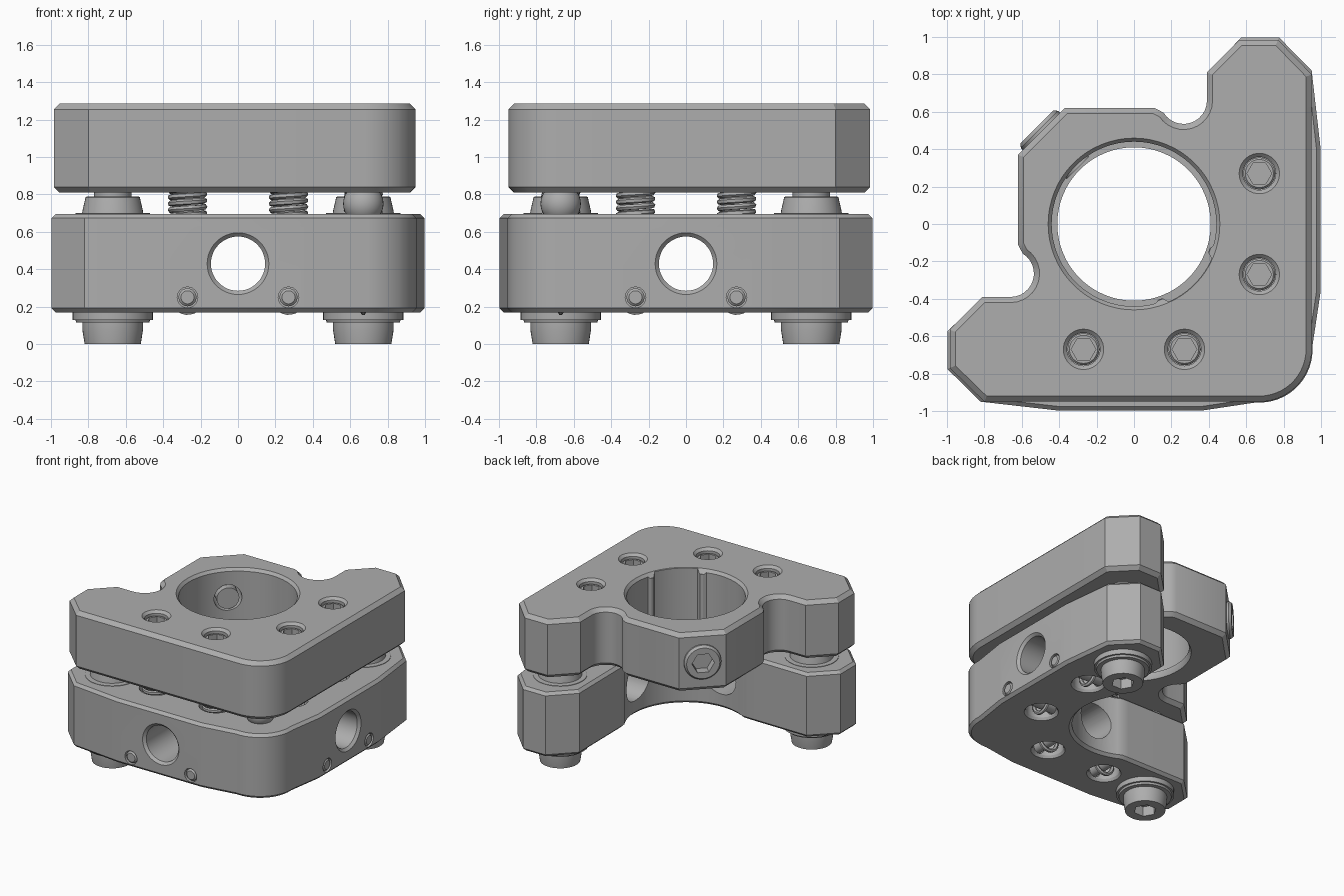
import bpy, bmesh
from math import pi, sin, cos, radians
from mathutils import Matrix, Vector

cube = bpy.data.objects.get("Cube")
if cube:
    bpy.data.objects.remove(cube, do_unlink=True)

metal = bpy.data.materials.new("brushed_grey_metal")
metal.use_nodes = True
GREY = (0.42, 0.42, 0.42, 1)
metal.diffuse_color = GREY
metal.node_tree.nodes["Principled BSDF"].inputs["Base Color"].default_value = GREY


def make(name, bm):
    bmesh.ops.recalc_face_normals(bm, faces=bm.faces)
    mesh = bpy.data.meshes.new(name)
    bm.to_mesh(mesh)
    bm.free()
    mesh.materials.append(metal)
    ob = bpy.data.objects.new(name, mesh)
    bpy.context.scene.collection.objects.link(ob)
    return ob


def activate(ob):
    bpy.ops.object.select_all(action='DESELECT')
    ob.select_set(True)
    bpy.context.view_layer.objects.active = ob


def smooth(ob):
    activate(ob)
    bpy.ops.object.shade_smooth_by_angle(angle=radians(30))
    return ob


def cut(ob, cutters):
    """Subtract every cutter, then discard the cutters."""
    activate(ob)
    for c in cutters:
        c.hide_render = True
        mod = ob.modifiers.new("cut", 'BOOLEAN')
        mod.operation, mod.solver, mod.object = 'DIFFERENCE', 'EXACT', c
        bpy.ops.object.modifier_apply(modifier=mod.name)
        bpy.data.objects.remove(c, do_unlink=True)
    return ob


def lathe(name, profile, mat, seg=40):
    """Stack of rings (radius, height) with capped ends."""
    bm = bmesh.new()
    rings = [[bm.verts.new(mat @ Vector((r * cos(2 * pi * i / seg), r * sin(2 * pi * i / seg), h)))
              for i in range(seg)] for r, h in profile]
    for a, b in zip(rings, rings[1:]):
        for i in range(seg):
            j = (i + 1) % seg
            bm.faces.new((a[i], a[j], b[j], b[i]))
    bm.faces.new(rings[0])
    bm.faces.new(rings[-1])
    return make(name, bm)


def prism(name, outline, z0, z1, chamfer=0):
    bm = bmesh.new()
    base = bm.faces.new([bm.verts.new((x, y, z0)) for x, y in outline])
    top = bmesh.ops.extrude_face_region(bm, geom=[base])["geom"]
    bmesh.ops.translate(bm, verts=[v for v in top if isinstance(v, bmesh.types.BMVert)],
                        vec=(0, 0, z1 - z0))
    bmesh.ops.recalc_face_normals(bm, faces=bm.faces)
    if chamfer:
        rim = [e for e in bm.edges if abs(e.verts[0].co.z - e.verts[1].co.z) < 1e-4]
        bmesh.ops.bevel(bm, geom=rim, offset=chamfer, segments=1, affect='EDGES')
    return make(name, bm)


def arc(cx, cy, r, a0, a1, n=10):
    angles = [radians(a0 + (a1 - a0) * i / n) for i in range(n + 1)]
    return [(cx + r * cos(a), cy + r * sin(a)) for a in angles]


def mirrored(half):
    """Complete an outline across the diagonal y = -x."""
    return half + [(-y, -x) for x, y in reversed(half)]


def at(x, y, z=0):
    return Matrix.Translation((x, y, z))


def along(direction, origin):
    return at(*origin) @ Vector(direction).to_track_quat('Z', 'Y').to_matrix().to_4x4()


SPRINGS = [(0.67, 0.27), (0.67, -0.27), (-0.27, -0.67), (0.27, -0.67)]
ADJUSTERS = [(0.67, 0.67), (-0.67, -0.67)]
SIDES = [((1, 0, 0), (0, 1)), ((0, -1, 0), (1, 0))]
diagonal = along((-1, 1, 0), (0, 0, 1.05))

# Upper plate with clearance notches
corner = arc(0.67, -0.67, 0.28, 0, -43, 6)
tip = [(0.39, 0.81), (0.565, 0.985), (0.77, 0.985), (0.95, 0.8)]
upper = prism("upper_plate", mirrored(
    [(-0.37, 0.62), (0.11, 0.62), (0.14, 0.605)] + arc(0.265, 0.66, 0.125, 212, 360, 12)
    + tip + corner), 0.81, 1.285, 0.03)

# Central bore: relief pocket towards the corner, seat lip at the bottom
bore = []
for i in range(120):
    a = 3 * i
    off = abs(a - 315)
    r = 0.455 if off < 24 else 0.425 if off < 28 else 0.44
    bore.append((r * cos(radians(a)), r * sin(radians(a))))
cutters = [prism("bore_cutter", bore, 0.86, 1.4),
           lathe("seat_cutter", [(0.44, 0.78), (0.41, 0.84), (0.41, 1.0)], at(0, 0), 64),
           lathe("rim_cutter", [(0.43, 1.25), (0.48, 1.31)], at(0, 0), 64),
           lathe("clamp_cutter", [(0.105, 0.3), (0.105, 0.8)], diagonal)]
for x, y in SPRINGS:
    cutters.append(lathe("screw_cutter", [(0.12, 0.7), (0.12, 1.05), (0.088, 1.05), (0.088, 1.265),
                                          (0.125, 1.302)], at(x, y)))
smooth(cut(upper, cutters))

# Lower plate with bowed outer sides and a concave inner arc
lower = prism("lower_plate", mirrored(
    arc(0, 0, 0.46, -42, 29, 16) + [(0.4, 0.28)]
    + [(0.395, 0.815), (0.575, 0.998), (0.775, 0.998), (0.95, 0.82), (0.998, 0.4), (0.998, -0.36)]
    + arc(0.67, -0.67, 0.285, 4, -43, 6)), 0.17, 0.695, 0.022)
cutters = [lathe("spring_cutter", [(0.14, 0.15), (0.115, 0.19), (0.115, 0.67), (0.135, 0.71)], at(x, y))
           for x, y in SPRINGS]
for d, _ in SIDES:
    cutters.append(lathe("cross_hole_cutter", [(0.145, 0.3), (0.145, 0.978), (0.175, 1.008)],
                         along(d, (0, 0, 0.43)), 48))
for d, (u, v) in SIDES:
    for s in (-0.27, 0.27):
        cutters.append(lathe("pin_cutter", [(0.055, 0.55), (0.055, 1.02)],
                             along(d, (s * u, s * v, 0.25)), 24))
smooth(cut(lower, cutters))

# Spring anchor pins
for d, (u, v) in SIDES:
    for s in (-0.27, 0.27):
        smooth(lathe("spring_pin", [(0.045, 0.54), (0.048, 0.55), (0.048, 0.985), (0.035, 0.997)],
                     along(d, (s * u, s * v, 0.25)), 24))


def wire(name, points, loc, radius=0.016):
    curve = bpy.data.curves.new(name, 'CURVE')
    curve.dimensions = '3D'
    curve.bevel_depth, curve.bevel_resolution, curve.use_fill_caps = radius, 1, True
    spline = curve.splines.new('POLY')
    spline.points.add(len(points) - 1)
    for p, co in zip(spline.points, points):
        p.co = (*co, 1)
    curve.materials.append(metal)
    ob = bpy.data.objects.new(name, curve)
    ob.location = loc
    bpy.context.scene.collection.objects.link(ob)
    activate(ob)
    bpy.ops.object.convert(target='MESH')
    smooth(bpy.context.view_layer.objects.active)


# Tension springs, hooked round the pins, and the socket plugs above them
for x, y in SPRINGS:
    turns, pitch, n = 20, 0.034, 20
    coil = [(0.09 * cos(2 * pi * i / n), 0.09 * sin(2 * pi * i / n), pitch * i / n)
            for i in range(turns * n + 1)]
    wire("spring_coil", coil, (x, y, 0.36))
    side = abs(x) > 0.5
    hook = [(0, c, s) if side else (c, 0, s) for c, s in arc(0, 0, 0.08, 90, 440, 24)]
    wire("spring_hook", hook, (x, y, 0.25))
    plug = lathe("spring_retainer", [(0.085, 1.06), (0.085, 1.24), (0.075, 1.25)], at(x, y))
    smooth(cut(plug, [lathe("hex_cutter", [(0.066, 1.17), (0.066, 1.3)], at(x, y), 6)]))

# Adjuster screws with bushings in the two arms
for x, y in ADJUSTERS:
    knob = lathe("adjuster_knob", [(0.15, 0), (0.162, 0.075), (0.162, 0.12)], at(x, y))
    smooth(cut(knob, [lathe("hex_cutter", [(0.085, -0.05), (0.085, 0.08)], at(x, y), 6)]))
    smooth(lathe("bushing_flange", [(0.195, 0.115), (0.2, 0.13), (0.215, 0.13), (0.215, 0.18)], at(x, y)))
    smooth(lathe("bushing_top", [(0.2, 0.68), (0.2, 0.699), (0.195, 0.702)], at(x, y)))
    smooth(lathe("bushing_nose", [(0.165, 0.69), (0.16, 0.72), (0.145, 0.785), (0.135, 0.79)], at(x, y)))
    smooth(lathe("adjuster_tip", [(0.1, 0.78), (0.1, 0.83)], at(x, y)))

# Pivot ball at the corner
bm = bmesh.new()
bmesh.ops.create_uvsphere(bm, u_segments=32, v_segments=16, radius=0.108,
                          matrix=at(0.67, -0.67, 0.75))
smooth(make("pivot_ball", bm))

# Clamp screw on the diagonal face
clamp = lathe("clamp_screw", [(0.085, 0.425), (0.085, 0.66), (0.14, 0.66), (0.14, 0.715),
                              (0.125, 0.735)], diagonal)
smooth(cut(clamp, [lathe("hex_cutter", [(0.085, 0.66), (0.085, 0.8)], diagonal, 6)]))
